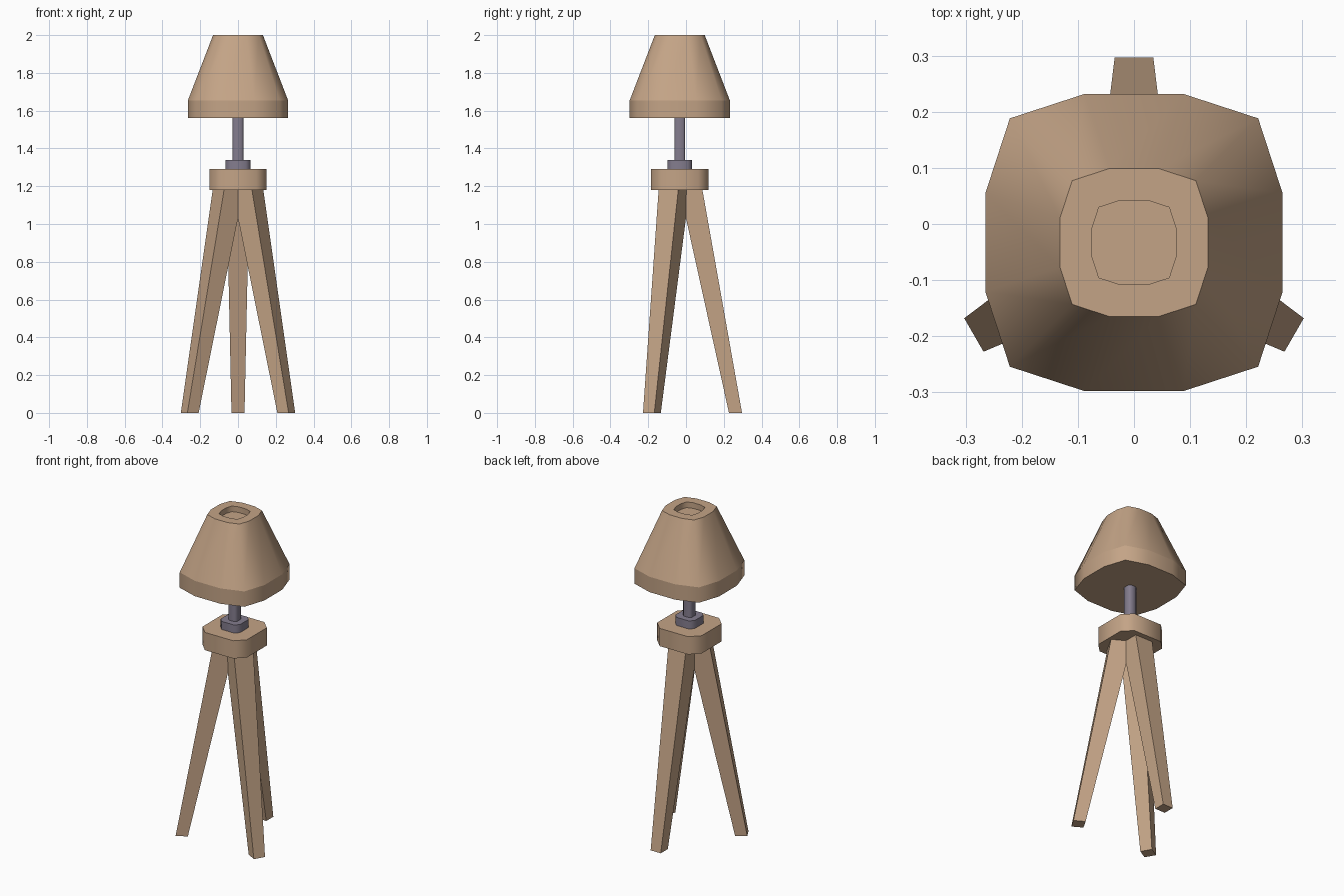
import bpy, bmesh
from math import radians
from mathutils import Matrix, Vector

if "Cube" in bpy.data.objects:
    bpy.data.objects.remove(bpy.data.objects["Cube"])

CENTRE_Y = -0.033


def material(name, rgb):
    mat = bpy.data.materials.new(name)
    mat.use_nodes = True
    mat.diffuse_color = (*rgb, 1)
    mat.node_tree.nodes["Principled BSDF"].inputs["Base Color"].default_value = (*rgb, 1)
    return mat


wood = material("wood", (0.55, 0.37, 0.24))
metal = material("grey metal", (0.23, 0.205, 0.27))


def rounded_square(quarter):
    """Repeat one corner of a unit square outline around all four corners."""
    return [Matrix.Rotation(radians(90 * i), 2) @ Vector(p) for i in range(4) for p in quarter]


CHAMFERED = rounded_square([(1, 0.64), (0.64, 1)])
SOFT = rounded_square([(1, 0.33), (0.835, 0.835), (0.33, 1)])


def finish(name, bm, mat):
    bmesh.ops.recalc_face_normals(bm, faces=bm.faces)
    mesh = bpy.data.meshes.new(name)
    bm.to_mesh(mesh)
    bm.free()
    mesh.materials.append(mat)
    obj = bpy.data.objects.new(name, mesh)
    obj.location.y = CENTRE_Y
    bpy.context.collection.objects.link(obj)
    return obj


def loft(name, outline, rings, mat):
    """Stack scaled outlines (height, half width); walls smooth, rims sharp."""
    bm = bmesh.new()
    loops = [[bm.verts.new((p.x * r, p.y * r, z)) for p in outline] for z, r in rings]
    n = len(outline)
    for low, high in zip(loops, loops[1:]):
        for i in range(n):
            j = (i + 1) % n
            bm.faces.new((low[i], low[j], high[j], high[i])).smooth = True
    bm.faces.new(loops[0])
    bm.faces.new(loops[-1])
    for loop in loops:
        for i in range(n):
            bm.edges.get((loop[i], loop[(i + 1) % n])).smooth = False
    return finish(name, bm, mat)


def leg(name, angle):
    """Square tapered leg splayed outward from the hub."""
    bm = bmesh.new()
    bmesh.ops.create_cube(bm, size=1)
    for v in bm.verts:
        top = v.co.z > 0
        centre, width = (0.06, 0.12) if top else (0.295, 0.069)
        v.co = (centre + v.co.x * width, v.co.y * width, 1.18 if top else 0)
    bm.transform(Matrix.Rotation(radians(angle), 4, "Z"))
    return finish(name, bm, wood)


# Tripod legs
for name, angle in (("back_leg", 90), ("right_leg", 210), ("left_leg", 330)):
    leg(name, angle)

# Hub, collar and pole
loft("hub", CHAMFERED, [(1.18, 0.152), (1.29, 0.152)], wood)
loft("collar", CHAMFERED, [(1.29, 0.066), (1.34, 0.066)], metal)
loft("pole", CHAMFERED, [(1.34, 0.029), (1.57, 0.029)], metal)

# Lamp shade with a shallow recess in its top
loft("lamp_shade", SOFT,
     [(1.56, 0.265), (1.655, 0.265), (2, 0.132), (2, 0.075), (1.965, 0.075)], wood)
